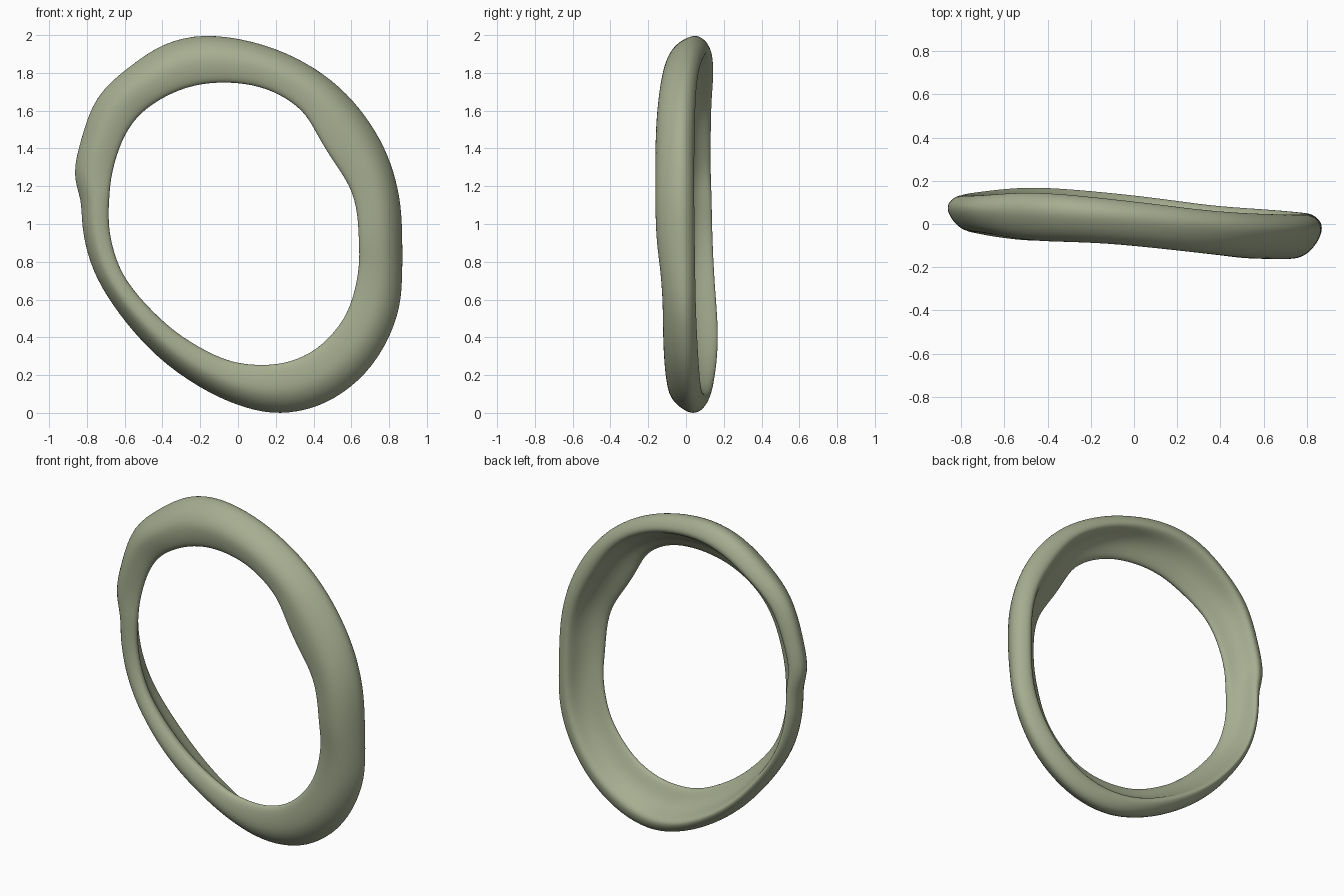
import bpy, bmesh
from mathutils import Vector

if "Cube" in bpy.data.objects:
    bpy.data.objects.remove(bpy.data.objects["Cube"])

# Outer and inner outlines in the front view (x, z), matched pairwise
OUTER = [(.87, .9), (.865, 1.1), (.825, 1.28), (.76, 1.44), (.65, 1.61), (.5, 1.765), (.3, 1.89),
         (.08, 1.97), (-.18, 2.01), (-.4, 1.96), (-.58, 1.83), (-.76, 1.68), (-.83, 1.45),
         (-.88, 1.26), (-.825, 1.13), (-.83, 1.0), (-.79, .8), (-.7, .62), (-.55, .42),
         (-.38, .25), (-.15, .1), (.05, .02), (.22, -.01), (.42, .025), (.6, .13), (.75, .29),
         (.855, .52), (.87, .7)]
INNER = [(.64, .9), (.635, 1.05), (.6, 1.2), (.49, 1.35), (.41, 1.49), (.35, 1.6), (.22, 1.69),
         (.08, 1.74), (-.1, 1.755), (-.27, 1.73), (-.42, 1.66), (-.54, 1.57), (-.62, 1.44),
         (-.67, 1.27), (-.68, 1.17), (-.69, 1.0), (-.66, .85), (-.6, .7), (-.45, .53),
         (-.3, .4), (-.12, .3), (0, .26), (.14, .25), (.27, .265), (.42, .33), (.55, .47),
         (.61, .6), (.645, .78)]

# Depth of the front face and the back rim across x
FRONT = [(-.87, -.03), (-.6, -.075), (-.2, -.085), (0, -.1), (.4, -.135), (.7, -.16), (.87, -.16)]
BACK = [(-.87, .13), (-.5, .16), (0, .115), (.4, .065), (.87, .04)]

# Cross-section: (inner 0 to outer 1, front 0 to back 1), thick rounded rim, hollow behind the front
SECTION = [(-.02, .18), (.04, .06), (.28, -.01), (.56, -.02), (.79, .15), (.94, .4), (1.02, .64),
           (.98, .83), (.86, .97), (.7, 1.05), (.58, .97), (.48, .68), (.3, .44), (.05, .3)]


def clamp(v):
    return max(0, min(1, v))


def lerp_table(table, x):
    for (x0, y0), (x1, y1) in zip(table, table[1:]):
        if x <= x1:
            return y0 + (y1 - y0) * clamp((x - x0) / (x1 - x0))
    return table[-1][1]


# Ring cage: one section per outline pair
bm = bmesh.new()
loops = []
for (ox, oz), (ix, iz) in zip(OUTER, INNER):
    # The front face steps back along the lower right
    front = lerp_table(FRONT, ox) + .04 * clamp((.95 - oz) / .35) * clamp(.5 + ox)
    back = lerp_table(BACK, ox) + .015 * (1 - oz)
    loops.append([bm.verts.new(Vector((ix + (ox - ix) * r,
                                       front + (back - front) * d,
                                       iz + (oz - iz) * r))) for r, d in SECTION])
n = len(SECTION)
for i, a in enumerate(loops):
    b = loops[(i + 1) % len(loops)]
    for j in range(n):
        k = (j + 1) % n
        bm.faces.new((a[j], a[k], b[k], b[j]))
bmesh.ops.recalc_face_normals(bm, faces=bm.faces)
for f in bm.faces:
    f.smooth = True
mesh = bpy.data.meshes.new("ring")
bm.to_mesh(mesh)
bm.free()
ring = bpy.data.objects.new("ring", mesh)
bpy.context.collection.objects.link(ring)

# Smooth the cage
sub = ring.modifiers.new("smooth", 'SUBSURF')
sub.levels = sub.render_levels = 2

# Weathered pale green
mat = bpy.data.materials.new("pale_green")
mat.diffuse_color = (.38, .42, .28, 1)
mat.use_nodes = True
mat.node_tree.nodes["Principled BSDF"].inputs["Base Color"].default_value = mat.diffuse_color
mesh.materials.append(mat)
